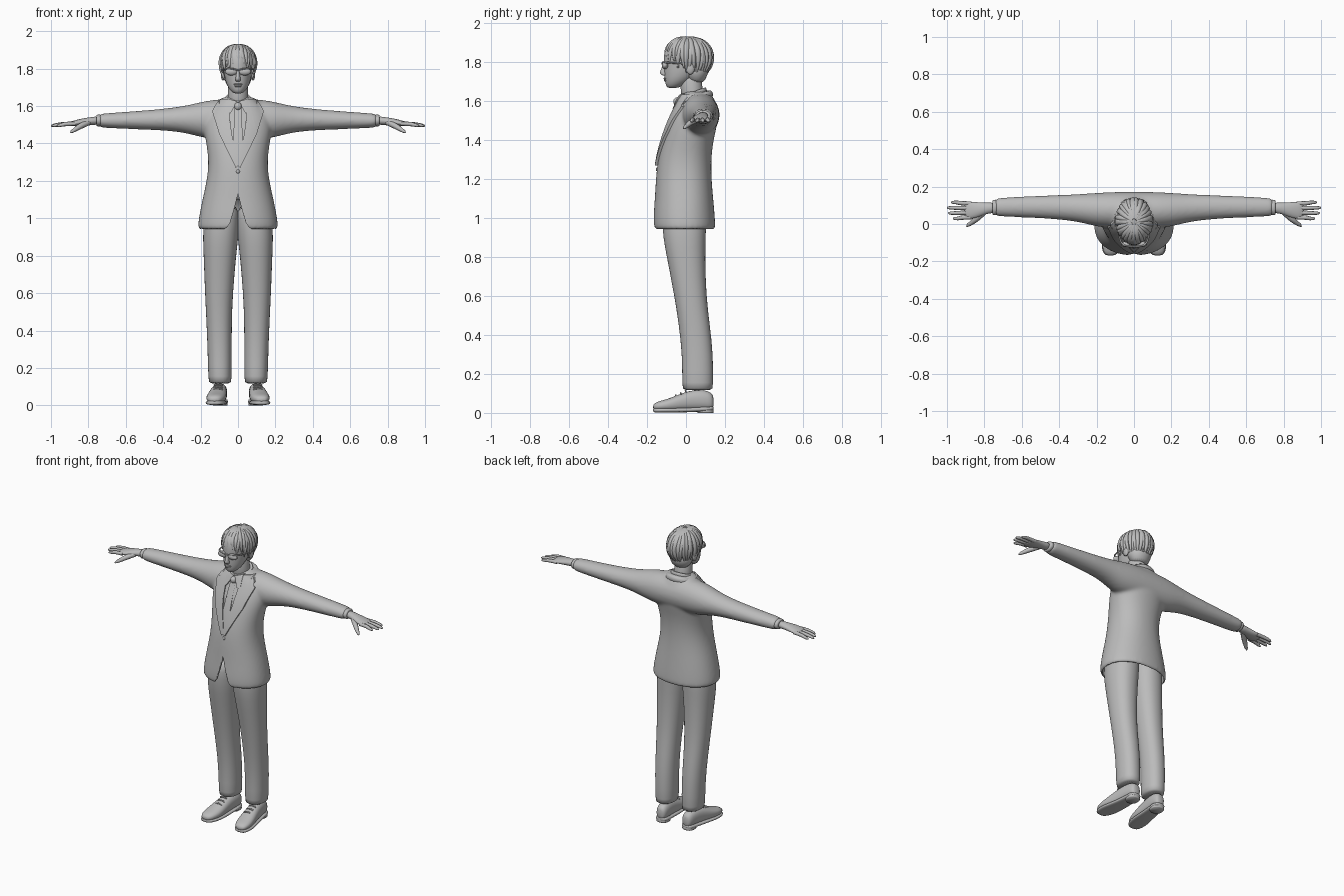
import bpy, bmesh, math, random
from mathutils import Vector
from mathutils.bvhtree import BVHTree

random.seed(4)
cube = bpy.data.objects.get("Cube")
if cube:
    bpy.data.objects.remove(cube)

GREY = (0.5, 0.5, 0.5, 1)
grey = bpy.data.materials.new("plain grey")
grey.use_nodes = True
grey.diffuse_color = GREY
grey.node_tree.nodes["Principled BSDF"].inputs["Base Color"].default_value = GREY


def add_object(name, bm, mirror=False, subsurf=0, sharp=50):
    mesh = bpy.data.meshes.new(name)
    bmesh.ops.recalc_face_normals(bm, faces=bm.faces)
    bm.to_mesh(mesh)
    bm.free()
    mesh.materials.append(grey)
    mesh.shade_smooth()
    mesh.set_sharp_from_angle(angle=math.radians(sharp))
    obj = bpy.data.objects.new(name, mesh)
    bpy.context.collection.objects.link(obj)
    if mirror:
        obj.modifiers.new("mirror", "MIRROR").use_mirror_merge = False
    if subsurf:
        mod = obj.modifiers.new("subsurf", "SUBSURF")
        mod.levels = mod.render_levels = subsurf
    return obj


def loft(bm, rings, axis="z", power=2.0, sides=24, tilt=0.0):
    """Rings are (position, centre a, centre b, radius a, radius b)."""
    loops = []
    for t, a, b, ra, rb in rings:
        loop = []
        for i in range(sides):
            ang = math.tau * i / sides
            c, s = math.cos(ang), math.sin(ang)
            u = a + ra * math.copysign(abs(c) ** (2 / power), c)
            v = b + rb * math.copysign(abs(s) ** (2 / power), s)
            co = {"z": (u, v, t + tilt * (v - b)), "x": (t, u, v), "y": (u, t, v)}[axis]
            loop.append(bm.verts.new(co))
        loops.append(loop)
    for low, high in zip(loops, loops[1:]):
        for i in range(sides):
            j = (i + 1) % sides
            bm.faces.new((low[i], low[j], high[j], high[i]))
    bm.faces.new(loops[0])
    bm.faces.new(loops[-1])
    return bm


def lofted(name, rings, mirror=False, subsurf=1, **options):
    return add_object(name, loft(bmesh.new(), rings, **options), mirror, subsurf, 180)


def ellipsoid(name, centre, radii, mirror=False):
    bm = bmesh.new()
    bmesh.ops.create_uvsphere(bm, u_segments=24, v_segments=16, radius=1)
    bmesh.ops.scale(bm, vec=radii, verts=bm.verts)
    bmesh.ops.translate(bm, vec=centre, verts=bm.verts)
    return add_object(name, bm, mirror, 0, 180)


def tubes(name, paths, mirror=False):
    """Each path is a list of (point, radius)."""
    curve = bpy.data.curves.new(name, "CURVE")
    curve.dimensions = "3D"
    curve.bevel_depth, curve.bevel_resolution = 1.0, 2
    curve.use_fill_caps = True
    curve.resolution_u = 4
    for path in paths:
        spline = curve.splines.new("NURBS")
        spline.points.add(len(path) - 1)
        for p, (co, radius) in zip(spline.points, path):
            p.co = (*co, 1)
            p.radius = radius
        spline.order_u = 3
        spline.use_endpoint_u = True
    temp = bpy.data.objects.new(name, curve)
    bm = bmesh.new()
    bm.from_mesh(bpy.data.meshes.new_from_object(temp))
    bpy.data.objects.remove(temp)
    return add_object(name, bm, mirror, 0, 70)


# Jacket: torso and both sleeves fused, then hollowed at the hem
torso = [(.935, 0, -.008, .214, .158), (.95, 0, -.008, .216, .16), (1, 0, -.01, .212, .16),
         (1.1, 0, -.01, .192, .151), (1.2, 0, -.012, .168, .144), (1.3, 0, -.008, .157, .138),
         (1.4, 0, .01, .17, .131), (1.5, 0, .04, .19, .127), (1.58, 0, .058, .165, .105),
         (1.63, 0, .055, .11, .08), (1.655, 0, .05, .07, .06)]
sleeve = [(.745, .09, 1.522, .044, .034), (.735, .09, 1.522, .051, .039), (.5, .092, 1.525, .06, .051),
          (.3, .087, 1.53, .072, .066), (.2, .075, 1.527, .092, .096), (.1, .075, 1.53, .098, .11)]
bm = loft(bmesh.new(), torso, power=2.2)
loft(bm, [(-x, *r) for x, *r in sleeve] + sleeve[::-1], axis="x")
jacket = add_object("jacket", bm, subsurf=2, sharp=180)
remesh = jacket.modifiers.new("fuse", "REMESH")
remesh.mode, remesh.voxel_size, remesh.use_smooth_shade = "VOXEL", 0.009, True
smooth = jacket.modifiers.new("soften", "SMOOTH")
smooth.factor, smooth.iterations = 0.5, 10

inner = [(z, x, y, rx - .014, ry - .014) for z, x, y, rx, ry in torso[1:4]]
hollow = lofted("hem_cutter", [(.88, *inner[0][1:])] + inner, power=2.2, subsurf=0)
bm = bmesh.new()
edge = [(.02, 1.05), (.042, .975), (.06, .95), (.085, .938), (.11, .9)]
outline = [(0, 1.13)] + edge + [(-x, z) for x, z in edge[::-1]]
face = bm.faces.new([bm.verts.new((x, -.4, z)) for x, z in outline])
new = bmesh.ops.extrude_face_region(bm, geom=[face])["geom"]
bmesh.ops.translate(bm, vec=(0, .38, 0), verts=[v for v in new if isinstance(v, bmesh.types.BMVert)])
vent = add_object("front_opening_cutter", bm)
for cutter in (hollow, vent):
    mod = jacket.modifiers.new("cut", "BOOLEAN")
    mod.object, mod.operation, mod.solver = cutter, "DIFFERENCE", "EXACT"
    cutter.hide_render = True
    cutter.hide_set(True)
bpy.context.view_layer.update()
surface = BVHTree.FromObject(jacket, bpy.context.evaluated_depsgraph_get())


def plate(name, outline, lift, mirror=False):
    """Cloth panel draped over the front of the jacket."""
    bm = bmesh.new()
    bm.faces.new([bm.verts.new((x, -1, z)) for x, z in outline])
    bmesh.ops.triangulate(bm, faces=bm.faces)
    bmesh.ops.subdivide_edges(bm, edges=bm.edges, cuts=7, use_grid_fill=True)
    bmesh.ops.recalc_face_normals(bm, faces=bm.faces)
    for v in bm.verts:
        hit = surface.ray_cast(v.co, Vector((0, 1, 0)))[0]
        v.co.y = (hit.y if hit else 0.02) - lift
    new = bmesh.ops.extrude_face_region(bm, geom=bm.faces[:])["geom"]
    bmesh.ops.translate(bm, vec=(0, lift + .006, 0), verts=[v for v in new if isinstance(v, bmesh.types.BMVert)])
    return add_object(name, bm, mirror, 0, 40)


# Lapels, tie, shirt collar and button
plate("lapels", [(.055, 1.635), (.1, 1.635), (.125, 1.6), (.115, 1.585), (.138, 1.572),
                 (.1, 1.45), (.012, 1.27), (-.006, 1.285), (.045, 1.5)], .014, True)
plate("tie", [(-.018, 1.6), (.018, 1.6), (.012, 1.565), (.026, 1.4), (0, 1.3),
              (-.026, 1.4), (-.012, 1.565)], .01)
plate("shirt_collar_points", [(.004, 1.625), (.055, 1.64), (.06, 1.575), (.04, 1.56)], .016, True)
ellipsoid("tie_knot", (0, -.045, 1.598), (.02, .02, .022))
lofted("shirt_collar", [(1.585, 0, .03, .085, .085), (1.64, 0, .037, .072, .07),
                        (1.652, 0, .037, .066, .064), (1.645, 0, .037, .058, .058)], tilt=.35)
lofted("jacket_collar", [(1.58, 0, .055, .12, .1), (1.63, 0, .055, .092, .078),
                         (1.64, 0, .055, .082, .07)], tilt=.3)
front = surface.ray_cast(Vector((0, -1, 1.25)), Vector((0, 1, 0)))[0]
ellipsoid("jacket_button", front, (.01, .006, .01))

# Trousers
lofted("trousers", [(.115, .096, .06, .058, .076), (.13, .096, .06, .063, .08), (.3, .098, .06, .065, .08),
                    (.45, .101, .043, .068, .08), (.6, .102, .022, .075, .082), (.8, .097, .0, .087, .099),
                    (.9, .093, -.008, .096, .11), (1, .088, -.01, .095, .115), (1.08, .08, -.01, .08, .1)],
       mirror=True, power=2.2)

# Shoes with soles, heels and laces
shoe = [(-.17, .126, .03, .02, .012), (-.15, .124, .035, .042, .023), (-.1, .118, .039, .054, .03),
        (-.04, .11, .05, .05, .043), (.02, .103, .064, .043, .052), (.09, .096, .068, .04, .053),
        (.13, .094, .06, .034, .045), (.142, .094, .055, .02, .03)]
lofted("shoes", shoe, mirror=True, axis="y", power=2.3)
lofted("soles", [(y, x, .014 + max(0, y) * .06, rx + .004, .012) for y, x, z, rx, rz in shoe],
       mirror=True, axis="y", power=3)
lofted("heels", [(0, .095, .1, .038, .04), (.004, .095, .1, .04, .042), (.03, .095, .1, .038, .04)],
       mirror=True, power=2.5, subsurf=0)
tubes("laces", [[((.082, y, z), .004), ((.106, y - .005, z + .014), .005), ((.13, y, z), .004)]
                for y, z in ((-.05, .083), (-.025, .095), (0, .107))], True)

# Shirt cuffs, hands, fingers and thumbs
lofted("shirt_cuffs", [(.72, .09, 1.522, .043, .033), (.755, .088, 1.523, .042, .032),
                       (.758, .088, 1.523, .036, .027)], mirror=True, axis="x")
lofted("hands", [(.74, .087, 1.523, .03, .025), (.785, .085, 1.52, .028, .021), (.83, .076, 1.514, .04, .021),
                 (.88, .073, 1.507, .048, .015), (.91, .073, 1.503, .044, .01)], mirror=True, axis="x")
fingers = []
for y, tip in ((.035, .968), (.06, .993), (.085, 1), (.11, .978)):
    end = .073 + (y - .073) * 1.15
    fingers.append([((.87, y, 1.506), .011), ((.92, y, 1.505), .012), ((tip - .03, end, 1.5), .01),
                    ((tip - .006, end, 1.495), .008), ((tip, end, 1.493), .003)])
fingers.append([((.8, .065, 1.512), .016), ((.84, .03, 1.495), .017), ((.87, .005, 1.475), .012),
                ((.89, -.008, 1.463), .009), ((.895, -.013, 1.459), .003)])
tubes("fingers", fingers, True)

# Neck and head
lofted("neck", [(1.56, 0, .04, .062, .062), (1.65, 0, .03, .054, .055), (1.76, 0, .02, .054, .06)])
lofted("head", [(1.667, 0, -.07, .018, .02), (1.675, 0, -.062, .034, .04), (1.705, 0, -.04, .058, .07),
                (1.75, 0, -.018, .072, .094), (1.8, 0, -.005, .078, .11), (1.85, 0, 0, .085, .115),
                (1.9, 0, .005, .07, .1), (1.925, 0, .005, .03, .05)])
lofted("nose", [(1.73, 0, -.108, .012, .008), (1.737, 0, -.113, .016, .018), (1.748, 0, -.113, .014, .024),
                (1.775, 0, -.109, .009, .014), (1.8, 0, -.107, .008, .008)], sides=12)
ellipsoid("upper_lip", (0, -.107, 1.716), (.024, .009, .005))
ellipsoid("lower_lip", (0, -.104, 1.707), (.02, .01, .006))
ellipsoid("ears", (.08, .022, 1.77), (.012, .022, .033), True)

# Glasses
ellipsoid("lenses", (.036, -.108, 1.784), (.033, .016, .02), True)
tubes("glasses_frame", [[((0, -.122, 1.792), .004), ((.04, -.122, 1.803), .004), ((.072, -.1, 1.798), .005),
                         ((.084, -.04, 1.795), .004), ((.088, .02, 1.79), .004)]], True)

# Hair: a cap covered by tapering locks that fall from the crown
CENTRE, SIZE = Vector((0, .012, 1.818)), Vector((.09, .118, .106))
ellipsoid("hair_cap", CENTRE + Vector((0, .014, .012)), (.091, .11, .101))
lofted("nape_hair", [(1.69, 0, .055, .05, .035), (1.73, 0, .05, .07, .06), (1.8, 0, .04, .09, .092)])
locks = []
COUNT = 38
for i in range(COUNT):
    phi = math.tau * (i + random.uniform(-.3, .3)) / COUNT
    toward_back = (1 - math.cos(phi)) / 2
    fall = 1.5 + .85 * min(1, toward_back * 1.7) + random.uniform(-.12, .12)
    path = []
    for k in range(7):
        s = k / 6
        theta = .12 + s * (fall - .12)
        swirl = phi + .25 * s * math.sin(i * 2.1)
        flare = 1 + .1 * max(0, theta - 1.7) + random.uniform(0, .025)
        n = Vector((math.sin(theta) * math.sin(swirl), -math.sin(theta) * math.cos(swirl), math.cos(theta)))
        co = CENTRE + Vector(a * b for a, b in zip(n, SIZE)) * flare
        path.append((co, .004 + .013 * math.sin(math.pi * min(1, s * .95 + .1))))
    locks.append(path)
tubes("hair_locks", locks)
